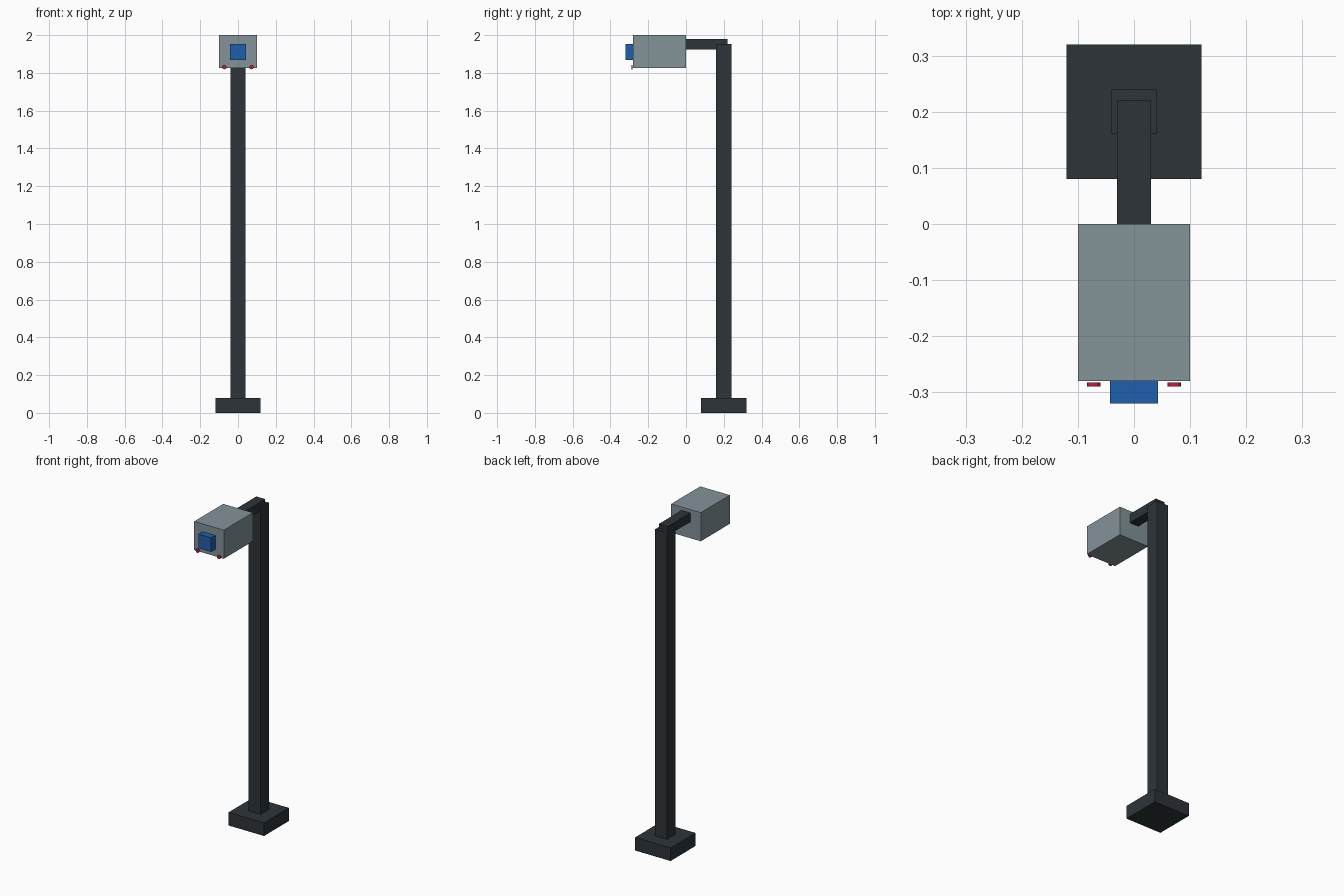
import bpy, bmesh, math
from mathutils import Matrix

if "Cube" in bpy.data.objects:
    bpy.data.objects.remove(bpy.data.objects["Cube"])


def material(name, rgb):
    # sRGB 0-255 to linear
    lin = [((c / 255 + 0.055) / 1.055) ** 2.4 if c > 10 else c / 255 / 12.92 for c in rgb]
    m = bpy.data.materials.new(name)
    m.diffuse_color = (*lin, 1)
    m.use_nodes = True
    m.node_tree.nodes["Principled BSDF"].inputs["Base Color"].default_value = m.diffuse_color
    return m


dark = material("dark_metal", (45, 52, 57))
grey = material("grey_housing", (131, 147, 153))
blue = material("blue_lens", (32, 94, 172))
red = material("red_light", (192, 32, 64))


def add(name, bm, mat):
    me = bpy.data.meshes.new(name)
    bm.to_mesh(me)
    bm.free()
    me.materials.append(mat)
    ob = bpy.data.objects.new(name, me)
    bpy.context.collection.objects.link(ob)
    return ob


def box(name, mat, x, y, z):
    """Box from (min, max) ranges."""
    bm = bmesh.new()
    r = (x, y, z)
    size = Matrix.Diagonal([b - a for a, b in r] + [1])
    mid = Matrix.Translation([(a + b) / 2 for a, b in r])
    bmesh.ops.create_cube(bm, size=1, matrix=mid @ size)
    return add(name, bm, mat)


# Stand
box("base", dark, (-0.12, 0.12), (0.08, 0.32), (0, 0.08))
box("pole", dark, (-0.04, 0.04), (0.16, 0.24), (0.08, 1.953))
box("arm", dark, (-0.03, 0.03), (0.0, 0.22), (1.925, 1.98))

# Camera head
box("housing", grey, (-0.1, 0.1), (-0.28, 0.0), (1.825, 2.0))
box("lens", blue, (-0.043, 0.043), (-0.32, -0.28), (1.867, 1.953))

# Small round indicator lights, just in front of the housing
for side, x in (("left", -0.072), ("right", 0.072)):
    bm = bmesh.new()
    bmesh.ops.create_cone(
        bm, cap_ends=True, segments=12, radius1=0.012, radius2=0.012, depth=0.007,
        matrix=Matrix.Translation((x, -0.286, 1.831)) @ Matrix.Rotation(math.pi / 2, 4, 'X'))
    add("indicator_" + side, bm, red)
